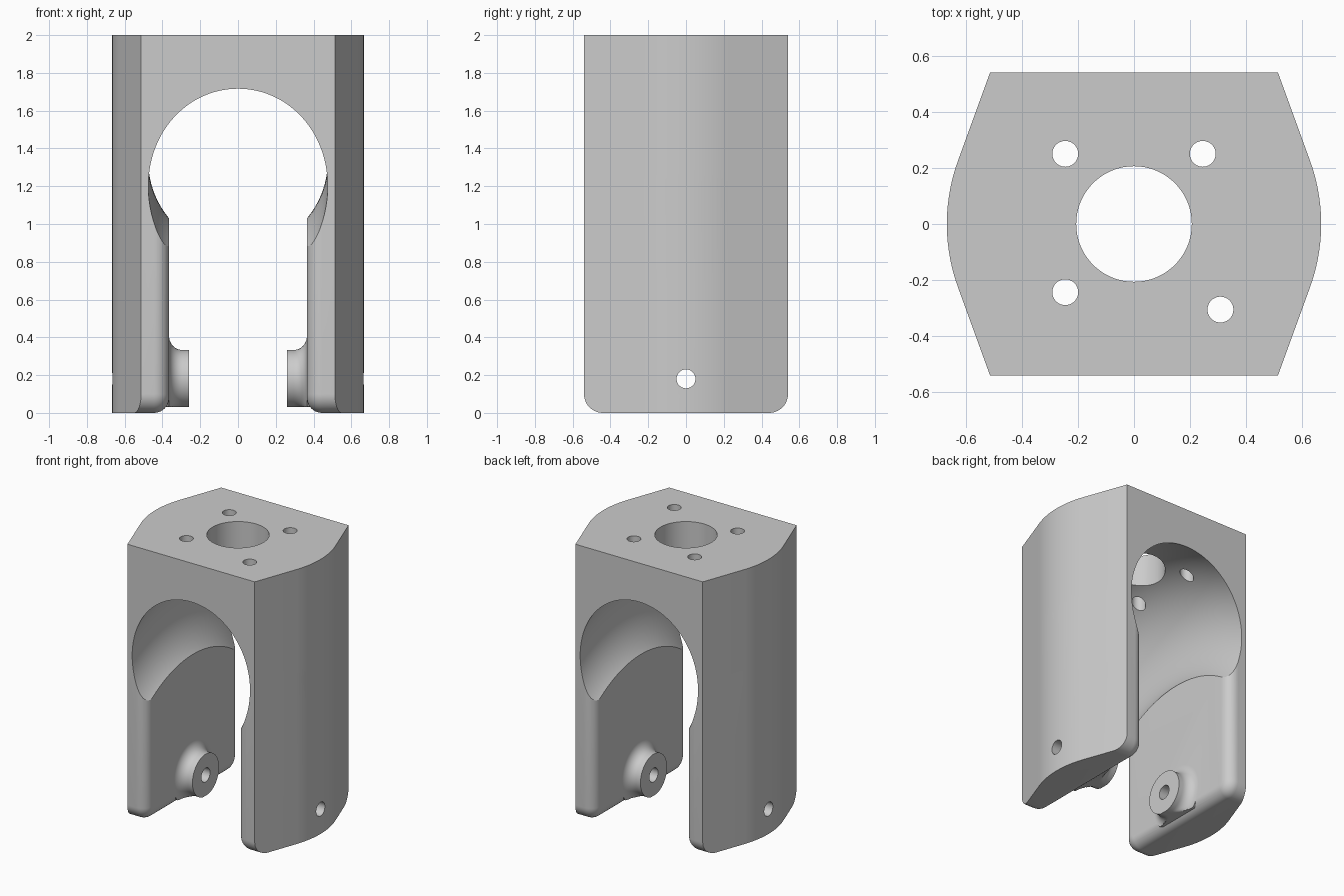
import bpy, bmesh
from math import sin, cos, pi, radians

old = bpy.data.objects.get("Cube")
if old:
    bpy.data.objects.remove(old, do_unlink=True)

grey = bpy.data.materials.new("plain grey")
grey.use_nodes = True
colour = (0.6, 0.6, 0.6, 1)
grey.diffuse_color = colour
grey.node_tree.nodes["Principled BSDF"].inputs["Base Color"].default_value = colour


def loft(name, rings):
    """Closed solid through a series of equal-length rings."""
    bm = bmesh.new()
    loops = [[bm.verts.new(p) for p in ring] for ring in rings]
    n = len(loops[0])
    for a, b in zip(loops, loops[1:]):
        for i in range(n):
            j = (i + 1) % n
            bm.faces.new((a[i], a[j], b[j], b[i]))
    bm.faces.new(loops[0])
    bm.faces.new(loops[-1])
    bmesh.ops.recalc_face_normals(bm, faces=bm.faces)
    mesh = bpy.data.meshes.new(name)
    bm.to_mesh(mesh)
    bm.free()
    mesh.materials.append(grey)
    obj = bpy.data.objects.new(name, mesh)
    bpy.context.collection.objects.link(obj)
    return obj


def combine(target, tool, operation):
    """Apply a boolean and discard the tool."""
    mod = target.modifiers.new("cut", 'BOOLEAN')
    mod.operation = operation
    mod.solver = 'EXACT'
    mod.object = tool
    bpy.context.view_layer.objects.active = target
    bpy.ops.object.modifier_apply(modifier=mod.name)
    bpy.data.objects.remove(tool, do_unlink=True)


def circle(r, n=64):
    return [(r * cos(2 * pi * i / n), r * sin(2 * pi * i / n)) for i in range(n)]


def prism(name, z0, z1):
    """Plan outline with bowed sides, extruded upwards."""
    arc = [(0.007 + 0.66 * cos(radians(a)), 0.66 * sin(radians(a)))
           for a in range(-20, 21, 2)]
    right = [(0.513, -0.54)] + arc + [(0.513, 0.54)]
    plan = right + [(-x, -y) for x, y in right]
    return loft(name, [[(x, y, z) for x, y in plan] for z in (z0, z1)])


def arm_ring(x, inset):
    """Side outline of an arm with rounded lower corners."""
    w, r = 0.54 - inset, 0.1 - inset
    half = [(0.44 + r * cos(t), 0.1 - r * sin(t))
            for t in (i * pi / 24 for i in range(13))]
    half = [(w, 1.3)] + half
    return [(x, y, z) for y, z in half + [(-y, z) for y, z in reversed(half)]]


# Crown block
body = prism("bracket_body", 1.2, 2.0)

# Arms with rounded inner edges, and bosses flaring into them
FILLET = 0.08
for side in (1, -1):
    rings = []
    for i in range(11):
        t = i * pi / 20
        rings.append(arm_ring(side * (0.365 + FILLET * (1 - cos(t))), FILLET * (1 - sin(t))))
    rings.append(arm_ring(side * 0.8, 0))
    arm = loft("arm", rings)
    combine(arm, prism("arm_outline", -0.1, 1.4), 'INTERSECT')

    profile = [(0.26, 0.153)]
    for i in range(10):
        t = i * pi / 18
        profile.append((0.295 + 0.07 * sin(t), 0.153 + 0.075 * (1 - cos(t))))
    profile.append((0.45, 0.228))
    boss = loft("boss", [[(side * x, y, max(0.18 + z, 0.03)) for y, z in circle(r)]
                         for x, r in profile])
    combine(arm, boss, 'UNION')
    combine(body, arm, 'UNION')

# Arched round passage from front to back
ARCH, TUBE, CENTRE = 1.15, 0.475, 0.184
passage = []
for i in range(53):
    a = radians(-65 + 2.5 * i)
    passage.append([(u, (ARCH + v) * sin(a), CENTRE + (ARCH + v) * cos(a))
                    for u, v in circle(TUBE, 96)])
combine(body, loft("passage_cutter", passage), 'DIFFERENCE')

# Central bore and mounting holes in the top
for x, y, r in ((0, 0, 0.206), (-0.245, 0.25, 0.046), (0.245, 0.25, 0.046),
                (-0.245, -0.243, 0.046), (0.308, -0.305, 0.046)):
    hole = loft("hole_cutter", [[(x + u, y + v, z) for u, v in circle(r)]
                                for z in (1.45, 2.2)])
    combine(body, hole, 'DIFFERENCE')

# Pivot hole through both arms and bosses
pivot = loft("pivot_cutter", [[(x, u, 0.18 + v) for u, v in circle(0.05, 48)]
                              for x in (-1, 1)])
combine(body, pivot, 'DIFFERENCE')

bpy.ops.object.select_all(action='DESELECT')
body.select_set(True)
bpy.context.view_layer.objects.active = body
bpy.ops.object.shade_smooth_by_angle(angle=radians(25))
